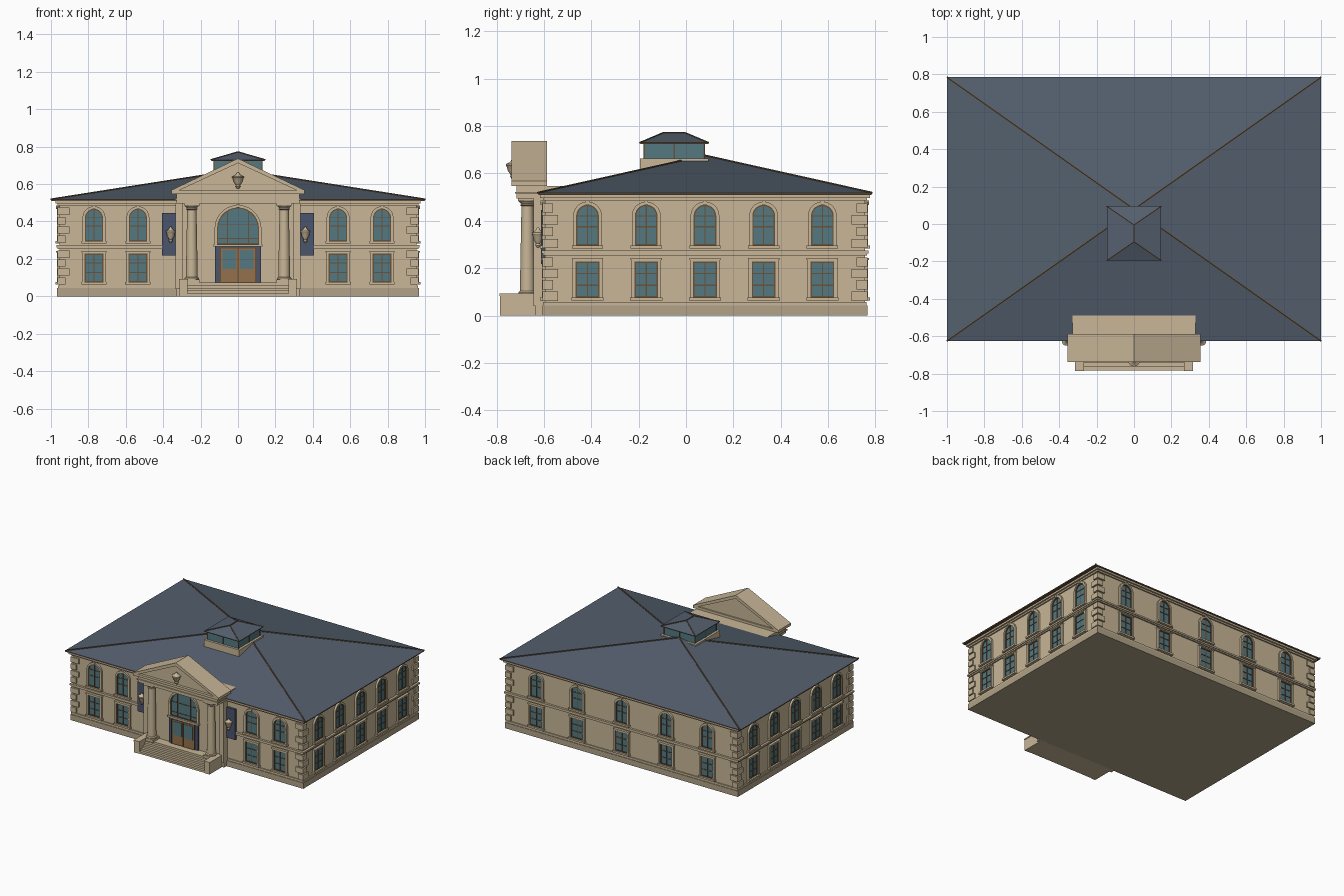
import bpy, bmesh, math
from mathutils import Matrix, Vector

if "Cube" in bpy.data.objects:
    bpy.data.objects.remove(bpy.data.objects["Cube"])


def material(name, rgb):
    m = bpy.data.materials.new(name)
    m.diffuse_color = (*rgb, 1)
    m.use_nodes = True
    m.node_tree.nodes["Principled BSDF"].inputs["Base Color"].default_value = m.diffuse_color
    return m


STONE = material("sandstone", (0.58, 0.47, 0.31))
PLINTH = material("dark_sandstone", (0.44, 0.36, 0.245))
SLATE = material("slate", (0.088, 0.115, 0.155))
GLASS = material("teal_glass", (0.09, 0.19, 0.22))
TRIM = material("brown_trim", (0.14, 0.085, 0.04))
WOOD = material("door_wood", (0.30, 0.165, 0.07))
BLUE = material("blue_panel", (0.07, 0.09, 0.15))

parts = {}
IDENT = Matrix.Identity(4)


def part(name, mat):
    if name not in parts:
        parts[name] = (bmesh.new(), mat)
    return parts[name][0]


def box(bm, x0, x1, y0, y1, z0, z1, M=IDENT):
    size = Matrix.Diagonal((x1 - x0, y1 - y0, z1 - z0, 1))
    mid = Matrix.Translation(((x0 + x1) / 2, (y0 + y1) / 2, (z0 + z1) / 2))
    bmesh.ops.create_cube(bm, size=1, matrix=M @ mid @ size)


def slab(bm, outline, y0, y1, M=IDENT):
    """Extrude an (x, z) outline from y0 to y1."""
    a = [bm.verts.new(M @ Vector((x, y0, z))) for x, z in outline]
    b = [bm.verts.new(M @ Vector((x, y1, z))) for x, z in outline]
    n = len(a)
    bm.faces.new(a)
    bm.faces.new(b[::-1])
    for i in range(n):
        j = (i + 1) % n
        bm.faces.new((a[i], b[i], b[j], a[j]))


def ring(bm, outer, inner, y0, y1, M=IDENT):
    """Closed frame between two matching outlines."""
    rows = [[bm.verts.new(M @ Vector((x, y, z))) for x, z in o]
            for o, y in ((outer, y0), (outer, y1), (inner, y1), (inner, y0))]
    n = len(outer)
    for k in range(4):
        p, q = rows[k], rows[(k + 1) % 4]
        for i in range(n):
            j = (i + 1) % n
            bm.faces.new((p[i], p[j], q[j], q[i]))


def lathe(bm, profile, x, y, segs=20):
    rows = [[bm.verts.new((x + r * math.cos(2 * math.pi * s / segs),
                           y + r * math.sin(2 * math.pi * s / segs), z)) for s in range(segs)]
            for r, z in profile]
    for p, q in zip(rows, rows[1:]):
        for i in range(segs):
            j = (i + 1) % segs
            bm.faces.new((p[i], p[j], q[j], q[i]))
    bm.faces.new(rows[0][::-1])
    bm.faces.new(rows[-1])


def rod(bm, a, b, r):
    a, b = Vector(a), Vector(b)
    d = b - a
    M = Matrix.Translation((a + b) / 2) @ d.to_track_quat('Z', 'Y').to_matrix().to_4x4()
    bmesh.ops.create_cone(bm, cap_ends=True, segments=6, radius1=r, radius2=r, depth=d.length, matrix=M)


def opening(hw, z0, z1, arch, grow=0.0):
    hw, z0, z1 = hw + grow, z0 - grow, z1 + grow
    if not arch:
        return [(-hw, z0), (hw, z0), (hw, z1), (-hw, z1)]
    s = z1 - hw
    return [(-hw, z0), (hw, z0)] + [(hw * math.cos(math.pi * i / 14), s + hw * math.sin(math.pi * i / 14))
                                    for i in range(15)]


def window(M, hw, z0, z1, arch, uprights, rails):
    o = lambda g: opening(hw, z0, z1, arch, g)
    slab(part("window_glass", GLASS), o(0), -0.004, 0.002, M)
    ring(part("window_frames", TRIM), o(0.001), o(-0.006), -0.009, 0, M)
    ring(part("window_surrounds", STONE), o(0.013), o(0), -0.014, 0, M)
    bars = part("window_bars", TRIM)
    for u in uprights:
        top = z1 - hw + math.sqrt(hw * hw - u * u) if arch else z1
        box(bars, u - 0.0025, u + 0.0025, -0.008, 0, z0, top, M)
    for z in rails:
        box(bars, -hw, hw, -0.0075, 0, z - 0.0025, z + 0.0025, M)
    box(part("window_sills", STONE), -hw - 0.018, hw + 0.018, -0.022, 0, z0 - 0.013, z0, M)
    if arch:
        box(part("keystones", STONE), -0.008, 0.008, -0.019, 0, z1 - 0.001, z1 + 0.018, M)
    else:
        box(part("window_lintels", STONE), -hw - 0.016, hw + 0.016, -0.018, 0, z1 + 0.006, z1 + 0.015, M)


# Main block with plinth, string courses and stepped cornice (centre y = 0.08)
CY, HX, HY = 0.08, 0.955, 0.675


def band(name, mat, out, z0, z1):
    box(part(name, mat), -HX - out, HX + out, CY - HY - out, CY + HY + out, z0, z1)


band("walls", STONE, 0, 0.03, 0.5)
band("plinth", PLINTH, 0.012, 0, 0.043)
band("plinth_cap", STONE, 0.008, 0.043, 0.058)
band("string_course", STONE, 0.010, 0.253, 0.262)
band("string_course", STONE, 0.016, 0.262, 0.274)
band("cornice", STONE, 0.010, 0.486, 0.497)
band("cornice", STONE, 0.022, 0.497, 0.51)
box(part("eaves_trim", TRIM), -0.998, 0.998, -0.623, 0.783, 0.51, 0.518)

# Corner quoins, alternating long and short
q = part("quoins", STONE)
for sx in (-1, 1):
    for sy in (-1, 1):
        for i in range(8):
            z = (0.062 + 0.048 * i) if i < 4 else (0.285 + 0.05 * (i - 4))
            lx, ly = (0.055, 0.034) if i % 2 else (0.034, 0.055)
            xs = sorted((sx * (HX + 0.011), sx * (HX - lx)))
            ys = sorted((CY + sy * (HY + 0.011), CY + sy * (HY - ly)))
            box(q, *xs, *ys, z, z + 0.039)

# Windows on all four walls
side = [-0.496, -0.248, 0, 0.248, 0.496]
walls = [((0, CY - HY), 0, [-0.77, -0.535, 0.535, 0.77]), ((HX, CY), 90, side),
         ((0, CY + HY), 180, [-0.71, -0.37, 0, 0.37, 0.71]), ((-HX, CY), -90, side)]
for (x, y), ang, us in walls:
    W = Matrix.Translation((x, y, 0)) @ Matrix.Rotation(math.radians(ang), 4, 'Z')
    for u in us:
        M = W @ Matrix.Translation((u, 0, 0))
        window(M, 0.05, 0.077, 0.228, False, [0], [0.128, 0.178])
        window(M, 0.048, 0.295, 0.468, True, [0], [0.375, 0.42])


# Hipped roofs with ridge rods
def hip_roof(name, x, y0, y1, z0, r0, r1, z1, rad):
    bm = part(name, SLATE)
    c = [(-x, y0, z0), (x, y0, z0), (x, y1, z0), (-x, y1, z0)]
    v = [bm.verts.new(p) for p in c]
    a = bm.verts.new((0, r0, z1))
    b = a if r0 == r1 else bm.verts.new((0, r1, z1))
    bm.faces.new(v[::-1])
    bm.faces.new((v[0], v[1], a))
    bm.faces.new((v[2], v[3], b))
    bm.faces.new((v[1], v[2], b) + (() if a == b else (a,)))
    bm.faces.new((v[3], v[0], a) + (() if a == b else (b,)))
    rods = part("roof_ridges", TRIM)
    for i, p in enumerate(c):
        rod(rods, p, (0, r0 if i < 2 else r1, z1), rad)
    if r0 != r1:
        rod(rods, (0, r0, z1), (0, r1, z1), rad)


hip_roof("main_roof", 1.0, -0.625, 0.785, 0.518, CY, CY, 0.675, 0.005)

# Roof lantern
box(part("cupola_base", STONE), -0.145, 0.145, -0.194, 0.094, 0.60, 0.664)
box(part("cupola_glass", GLASS), -0.128, 0.128, -0.177, 0.077, 0.66, 0.73)
for x in (-0.128, 0, 0.128):
    for y in (-0.177, -0.05, 0.077):
        if x or y != -0.05:
            box(part("cupola_posts", TRIM), x - 0.003, x + 0.003, y - 0.003, y + 0.003, 0.66, 0.73)
box(part("cupola_eaves", TRIM), -0.143, 0.143, -0.193, 0.093, 0.724, 0.73)
hip_roof("cupola_roof", 0.145, -0.195, 0.095, 0.73, -0.095, -0.005, 0.772, 0.0035)

# Portico wall and entablature
pw = part("portico_wall", STONE)
box(pw, -0.33, 0.33, -0.635, -0.58, 0.0, 0.5)
for s in (-1, 1):
    xs = sorted((s * 0.333, s * 0.295))
    box(part("pilasters", STONE), *xs, -0.645, -0.6, 0.04, 0.495)
en = part("entablature", STONE)
box(en, -0.33, 0.33, -0.715, -0.48, 0.495, 0.548)
box(en, -0.337, 0.337, -0.722, -0.58, 0.515, 0.522)
box(en, -0.355, 0.355, -0.735, -0.59, 0.548, 0.566)

# Pediment with raking cornice
slab(part("pediment", STONE), [(-0.33, 0.56), (0.33, 0.56), (0, 0.72)], -0.715, -0.60)
slab(part("raking_cornice", STONE), [(-0.355, 0.548), (-0.355, 0.568), (0, 0.737), (0.355, 0.568),
                                     (0.355, 0.548), (0, 0.712)], -0.737, -0.588)

# Steps and cheek walls
for i in range(5):
    box(part("steps", STONE), -0.275, 0.275, -0.782 + 0.02 * i, -0.6, 0, 0.015 * (i + 1))
for s in (-1, 1):
    xs = sorted((s * 0.27, s * 0.313))
    box(part("cheek_walls", STONE), *xs, -0.785, -0.6, 0, 0.083)
    xs = sorted((s * 0.268, s * 0.316))
    box(part("cheek_walls", STONE), *xs, -0.787, -0.6, 0.083, 0.092)

# Columns, wall panels and lamps
urn = [(0.004, -0.045), (0.011, -0.034), (0.009, -0.026), (0.019, -0.008), (0.023, 0.010), (0.026, 0.014),
       (0.026, 0.020), (0.014, 0.026), (0.008, 0.034), (0.004, 0.042)]
for s in (-1, 1):
    cx = s * 0.247
    lathe(part("columns", STONE), [(0.038, 0.088), (0.038, 0.098), (0.031, 0.104), (0.030, 0.2), (0.025, 0.462),
                                   (0.031, 0.466), (0.027, 0.471), (0.037, 0.483)], cx, -0.67, 24)
    box(part("column_blocks", STONE), cx - 0.04, cx + 0.04, -0.71, -0.63, 0.07, 0.09)
    box(part("column_blocks", STONE), cx - 0.04, cx + 0.04, -0.71, -0.63, 0.483, 0.496)
    xs = sorted((s * 0.325, s * 0.405))
    box(part("wall_panels", BLUE), *xs, -0.612, -0.59, 0.218, 0.445)
    lathe(part("wall_lamps", STONE), [(r, 0.33 + z) for r, z in urn], s * 0.36, -0.625)
lathe(part("pediment_urn", STONE), [(r * 1.2, 0.62 + z) for r, z in urn], 0, -0.73)

# Entrance: arched light above double doors
P = Matrix.Translation((0, -0.635, 0))
window(P, 0.112, 0.278, 0.475, True, [-0.055, 0.055], [0.31, 0.385])
box(part("door_jambs", BLUE), -0.122, 0.122, -0.012, 0, 0.07, 0.265, P)
box(part("doors", WOOD), -0.094, 0.094, -0.017, 0, 0.072, 0.258, P)
for s in (-1, 1):
    xs = sorted((s * 0.010, s * 0.082))
    box(part("door_glass", GLASS), *xs, -0.020, -0.01, 0.145, 0.247, P)
box(part("door_split", TRIM), -0.002, 0.002, -0.021, 0, 0.075, 0.258, P)
ring(part("door_frame", TRIM), opening(0.098, 0.072, 0.262, False), opening(0.092, 0.076, 0.256, False), -0.02, 0, P)

# Turn every part into an object
for name, (bm, mat) in parts.items():
    bmesh.ops.recalc_face_normals(bm, faces=bm.faces)
    me = bpy.data.meshes.new(name)
    bm.to_mesh(me)
    bm.free()
    me.materials.append(mat)
    ob = bpy.data.objects.new(name, me)
    bpy.context.collection.objects.link(ob)
    if name in ("columns", "wall_lamps", "pediment_urn"):
        bpy.ops.object.select_all(action='DESELECT')
        ob.select_set(True)
        bpy.context.view_layer.objects.active = ob
        bpy.ops.object.shade_smooth_by_angle()
